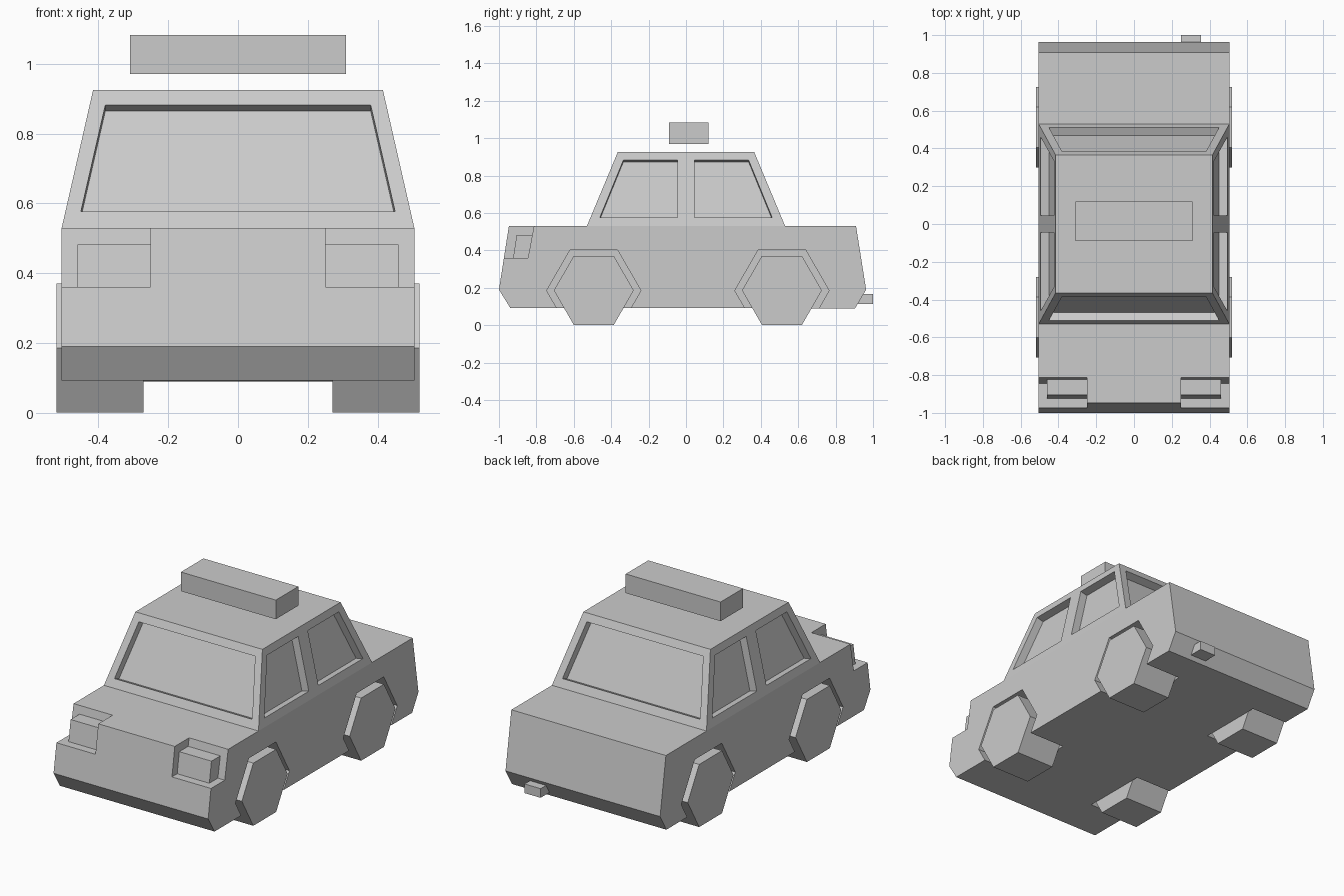
import bpy, bmesh, math
from mathutils import Vector

if "Cube" in bpy.data.objects:
    bpy.data.objects.remove(bpy.data.objects["Cube"])


def loft(name, ring_a, ring_b):
    """Closed solid between two matching rings of points."""
    n = len(ring_a)
    faces = [range(n), range(n, 2 * n)]
    faces += [(i, (i + 1) % n, n + (i + 1) % n, n + i) for i in range(n)]
    mesh = bpy.data.meshes.new(name)
    mesh.from_pydata([tuple(p) for p in (*ring_a, *ring_b)], [], [tuple(f) for f in faces])
    bm = bmesh.new()
    bm.from_mesh(mesh)
    bmesh.ops.recalc_face_normals(bm, faces=bm.faces)
    bm.to_mesh(mesh)
    bm.free()
    ob = bpy.data.objects.new(name, mesh)
    bpy.context.collection.objects.link(ob)
    return ob


def prism(name, profile, x0, x1):
    """Side profile of (y, z) points swept from x0 to x1."""
    return loft(name, [(x0, y, z) for y, z in profile], [(x1, y, z) for y, z in profile])


def box(name, x0, x1, y0, y1, z0, z1):
    return prism(name, [(y0, z0), (y1, z0), (y1, z1), (y0, z1)], x0, x1)


def hexagon(cy, cz, r):
    return [(cy + r * math.cos(i * math.pi / 3), cz + r * math.sin(i * math.pi / 3))
            for i in range(6)]


def cut(target, cutter):
    cutter.hide_render = True
    mod = target.modifiers.new("cut", 'BOOLEAN')
    mod.operation = 'DIFFERENCE'
    mod.solver = 'EXACT'
    mod.object = cutter
    bpy.context.view_layer.objects.active = target
    bpy.ops.object.modifier_apply(modifier=mod.name)
    bpy.data.objects.remove(cutter)


HALF, BELT, ROOF = 0.505, 0.53, 0.925
CABIN, ROOF_X, ROOF_Y = 0.53, 0.415, 0.365


def wall(base, top, z):
    return base + (top - base) * (z - BELT) / (ROOF - BELT)


# Lower body profile, with the cabin pulled up from the middle of its top
body = prism("car_body", [(-0.947, BELT), (-1.0, 0.19), (-0.94, 0.093), (0.904, 0.09),
                          (0.963, 0.19), (0.909, BELT), (CABIN, BELT), (-CABIN, BELT)],
             -HALF, HALF)
bm = bmesh.new()
bm.from_mesh(body.data)
deck = [f for f in bm.faces
        if abs(f.calc_center_median().y) < 0.01 and all(abs(v.co.z - BELT) < 1e-4 for v in f.verts)]
for f in bmesh.ops.extrude_discrete_faces(bm, faces=deck)["faces"]:
    for v in f.verts:
        v.co = (math.copysign(ROOF_X, v.co.x), math.copysign(ROOF_Y, v.co.y), ROOF)
bm.to_mesh(body.data)
bm.free()


# Recessed windows, sunk along the normal of the sloping wall
def window(corners, depth=0.046):
    p = [Vector(c) for c in corners]
    n = (p[1] - p[0]).cross(p[2] - p[0]).normalized()
    if n.z < 0:
        n = -n
    cut(body, loft("window_cutter", [q + n * 0.03 for q in p], [q - n * depth for q in p]))


LOW, HIGH = 0.577, 0.882
for s in (-1, 1):
    # windscreen and rear window
    ylow, yhigh = (s * wall(CABIN, ROOF_Y, z) for z in (LOW, HIGH))
    window([(-0.45, ylow, LOW), (0.45, ylow, LOW), (0.38, yhigh, HIGH), (-0.38, yhigh, HIGH)])
    # two door windows on this side
    xlow, xhigh = (s * wall(HALF, ROOF_X, z) for z in (LOW, HIGH))
    for e in (-1, 1):
        window([(xlow, e * 0.045, LOW), (xlow, e * 0.46, LOW),
                (xhigh, e * 0.335, HIGH), (xhigh, e * 0.045, HIGH)])

for s, side in ((-1, "left"), (1, "right")):
    # wheel arches and wheels
    for cy, end in ((-0.493, "front"), (0.513, "rear")):
        cut(body, prism("arch_cutter", hexagon(cy, 0.185, 0.252), s * 0.27, s * 0.6))
        prism(f"{end}_{side}_wheel", hexagon(cy, 0.186, 0.2135), s * 0.27, s * 0.52)
    # notched front corner holding the headlight
    cut(body, prism("lamp_notch_cutter", [(-1.1, 0.36), (-0.845, 0.36), (-0.8, 0.6), (-1.1, 0.6)],
                    s * 0.25, s * 0.6))
    prism(f"{side}_headlight", [(-0.925, 0.355), (-0.84, 0.355), (-0.818, 0.483), (-0.905, 0.483)],
          s * 0.245, s * 0.46)

# Roof sign floating over the cabin, and the exhaust
box("roof_sign", -0.31, 0.31, -0.09, 0.12, 0.97, 1.083)
box("exhaust_pipe", 0.25, 0.355, 0.85, 1.0, 0.113, 0.167)
